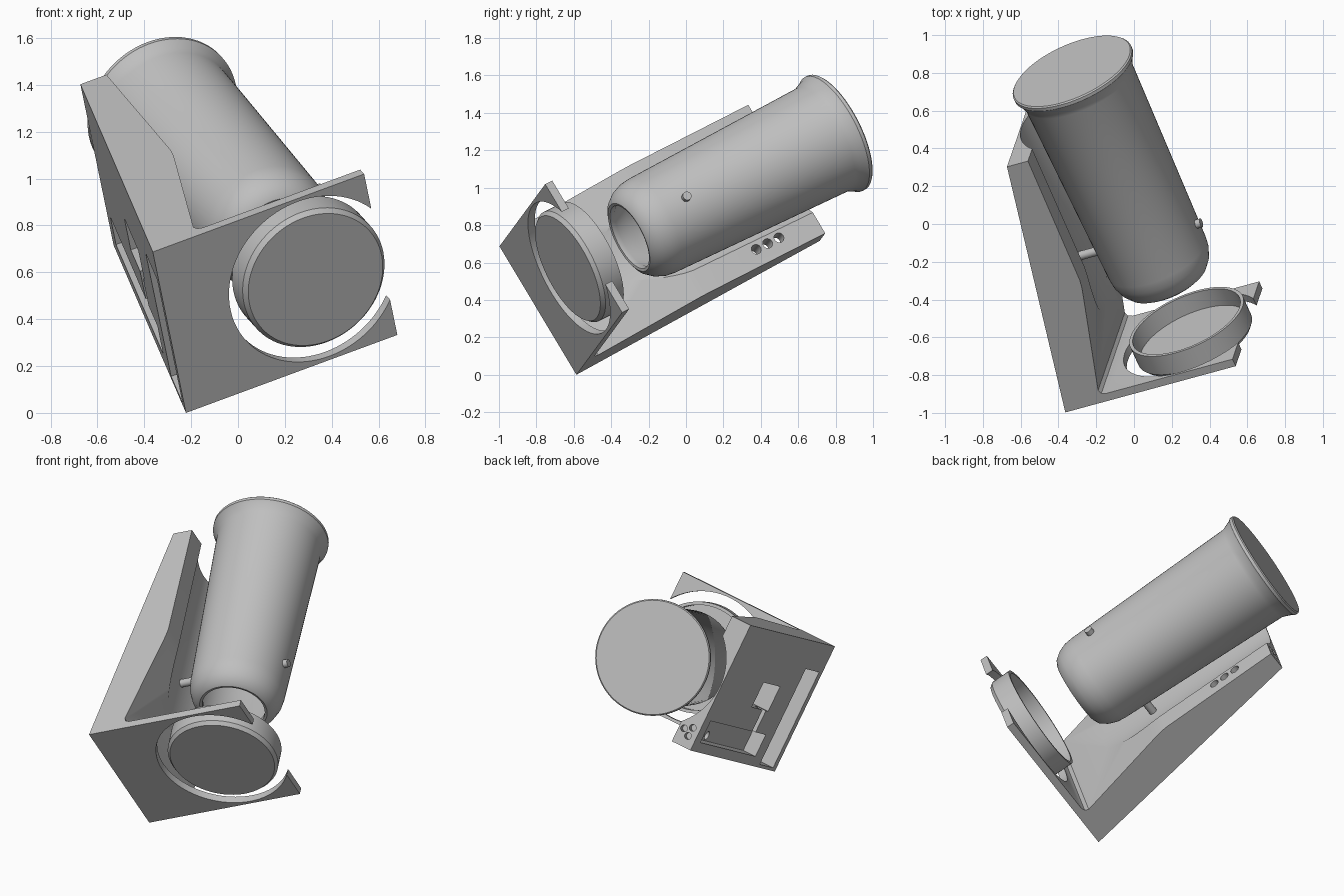
import bpy, bmesh, math
from mathutils import Vector, Matrix

cube = bpy.data.objects.get("Cube")
if cube:
    bpy.data.objects.remove(cube, do_unlink=True)

# Tilted frame: local x = height of the wall, y = across the plate, z = tube axis
axis = Vector((-0.378, 0.826, 0.417)).normalized()
across = Vector((0.907, 0.252, 0.338))
across = (across - axis * across.dot(axis)).normalized()
height = across.cross(axis)
FRAME = Matrix((height, across, axis)).transposed().to_4x4()
FRAME.translation = (-0.222, -0.586, 0.0)
CX, CY = 0.408, 0.682          # tube axis within the frame
DEPTH = 0.813                  # bracket size along local x

grey = bpy.data.materials.new("plain_grey")
grey.use_nodes = True
grey.diffuse_color = (0.52, 0.52, 0.52, 1)
grey.node_tree.nodes["Principled BSDF"].inputs["Base Color"].default_value = (0.52, 0.52, 0.52, 1)


def finish(name, bm):
    bmesh.ops.recalc_face_normals(bm, faces=bm.faces)
    mesh = bpy.data.meshes.new(name)
    bm.to_mesh(mesh)
    bm.free()
    mesh.materials.append(grey)
    ob = bpy.data.objects.new(name, mesh)
    bpy.context.scene.collection.objects.link(ob)
    ob.matrix_world = FRAME
    return ob


def prism(name, outline, x0, x1):
    """Extrude a (y, z) outline along local x."""
    bm = bmesh.new()
    face = bm.faces.new([bm.verts.new((x0, y, z)) for y, z in outline])
    ext = bmesh.ops.extrude_face_region(bm, geom=[face])
    verts = [g for g in ext["geom"] if isinstance(g, bmesh.types.BMVert)]
    bmesh.ops.translate(bm, verts=verts, vec=(x1 - x0, 0, 0))
    return finish(name, bm)


def rod(name, start, end, radius, sides=32):
    """Cylinder between two local points."""
    a, b = Vector(start), Vector(end)
    turn = (b - a).to_track_quat('Z', 'Y').to_matrix().to_4x4()
    bm = bmesh.new()
    bmesh.ops.create_cone(bm, cap_ends=True, segments=sides, radius1=radius, radius2=radius,
                          depth=(b - a).length,
                          matrix=Matrix.Translation((a + b) / 2) @ turn)
    return finish(name, bm)


def lathe(name, profile, steps=80):
    """Spin a (radius, z) profile about the tube axis."""
    bm = bmesh.new()
    verts = [bm.verts.new((CX + r, CY, z)) for r, z in profile]
    edges = [bm.edges.new(p) for p in zip(verts, verts[1:])]
    bmesh.ops.spin(bm, geom=verts + edges, cent=(CX, CY, 0), axis=(0, 0, 1),
                   angle=math.tau, steps=steps, use_duplicate=False)
    bmesh.ops.remove_doubles(bm, verts=bm.verts, dist=1e-4)
    return finish(name, bm)


def cut(target, cutter):
    mod = target.modifiers.new("cut", 'BOOLEAN')
    mod.operation, mod.solver, mod.object = 'DIFFERENCE', 'EXACT', cutter
    bpy.context.view_layer.update()
    graph = bpy.context.evaluated_depsgraph_get()
    mesh = bpy.data.meshes.new_from_object(target.evaluated_get(graph))
    target.modifiers.clear()
    target.data = mesh
    bpy.data.objects.remove(cutter, do_unlink=True)


def smooth(ob, angle=28):
    bpy.ops.object.select_all(action='DESELECT')
    ob.select_set(True)
    bpy.context.view_layer.objects.active = ob
    bpy.ops.object.shade_smooth_by_angle(angle=math.radians(angle))


# Bracket: plate and leaning wall in one outline
LEAN = 0.28 / 1.49
bracket = prism("bracket", [
    (0, 0), (0.992, 0), (0.992, 0.045), (0.255, 0.045), (0.232, 0.053), (0.222, 0.075),
    (0.37, 0.64), (0.38, 0.68), (0.388, 0.73), (0.402, 1.49), (0.28, 1.49)], 0, DEPTH)

# Round cradle running through the plate and the wall
cut(bracket, rod("cradle_cutter", (CX, CY - 0.005, -0.1), (CX, CY - 0.005, 1.6), 0.39, 96))


# Pockets in the outer side of the wall, following its lean
def pocket(x0, x1, z0, z1, deep):
    outline = [(-0.2, z0), (LEAN * z0 + deep, z0), (LEAN * z1 + deep, z1), (-0.2, z1)]
    cut(bracket, prism("pocket_cutter", outline, x0, x1))


pocket(0.02, 0.64, 0.055, 0.29, 0.08)
pocket(0.06, 0.20, 0.42, 1.39, 0.08)
pocket(0.34, 0.50, 0.56, 0.85, 0.1)
pocket(0.19, 0.35, 0.60, 0.66, 0.05)

# Lamp holes in the inner face and cable holes in the end face
for i in range(3):
    z = 1.103 + 0.073 * i
    cut(bracket, rod("hole_cutter", (0.093, 0.26, z), (0.093, 0.5, z), 0.027, 24))
for x, y in ((0.07, 0.33), (0.125, 0.325), (0.1, 0.37)):
    cut(bracket, rod("hole_cutter", (x, y, 1.42), (x, y, 1.55), 0.02, 24))
smooth(bracket)

# Hollow tube with rounded shoulder, flared rim and closed top
tube = lathe("tube", [
    (0, 1.735), (0.334, 1.735), (0.341, 1.728), (0.341, 1.71), (0.33, 1.695), (0.318, 1.665),
    (0.308, 1.64), (0.28, 0.54), (0.274, 0.49), (0.255, 0.44), (0.225, 0.4), (0.2, 0.386),
    (0.185, 0.39), (0.185, 0.42), (0.25, 0.52), (0.285, 1.68), (0, 1.69)])
smooth(tube, 35)

# Shallow lid seated in the plate opening
lid = lathe("lid", [
    (0, -0.01), (0.31, -0.01), (0.327, 0.012), (0.327, 0.13), (0.308, 0.13),
    (0.308, 0.025), (0, 0.025)])
smooth(lid)

# Pivot pins on both sides of the tube
for name, y0, y1 in (("right_pin", CY + 0.2, 0.993), ("left_pin", CY - 0.2, 0.27)):
    smooth(rod(name, (CX, y0, 0.67), (CX, y1, 0.67), 0.024))
